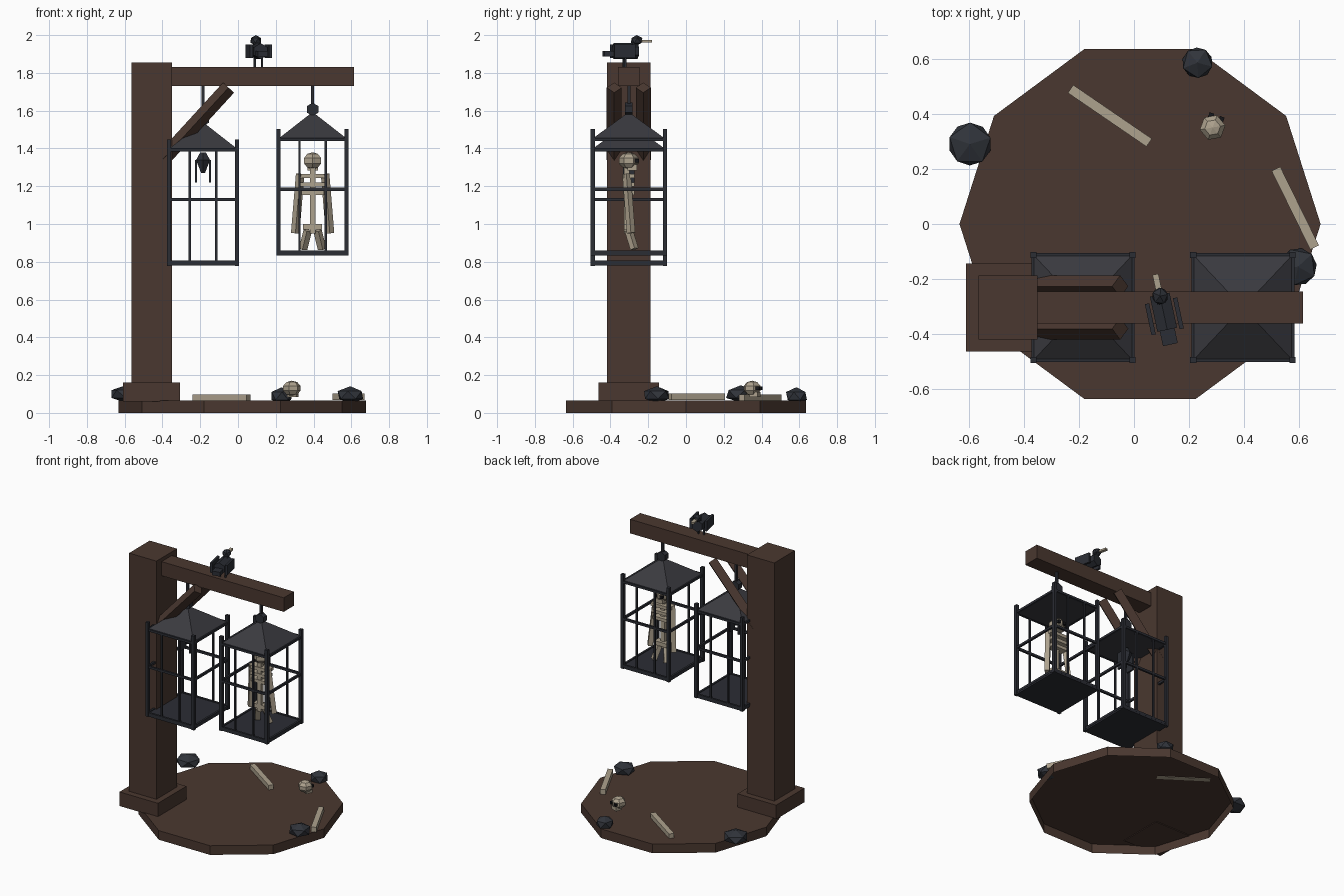
import bpy, bmesh, math
from mathutils import Vector, Matrix, Euler

cube = bpy.data.objects.get("Cube")
if cube:
    bpy.data.objects.remove(cube, do_unlink=True)


def material(name, rgb):
    m = bpy.data.materials.new(name)
    m.use_nodes = True
    col = (*rgb, 1)
    m.diffuse_color = col
    m.node_tree.nodes["Principled BSDF"].inputs["Base Color"].default_value = col
    return m


WOOD = material("dark wood", (0.068, 0.039, 0.029))
IRON = material("black iron", (0.024, 0.026, 0.034))
PLATE = material("roof iron", (0.042, 0.042, 0.050))
STONE = material("dark stone", (0.030, 0.034, 0.043))
FEATHER = material("black feather", (0.024, 0.027, 0.035))
BONE = material("old bone", (0.42, 0.36, 0.27))
SOCKET = material("socket black", (0.008, 0.008, 0.010))


def finish(name, bm, mat, matrix=Matrix()):
    me = bpy.data.meshes.new(name)
    bm.to_mesh(me)
    bm.free()
    me.materials.append(mat)
    ob = bpy.data.objects.new(name, me)
    ob.matrix_world = matrix
    bpy.context.collection.objects.link(ob)
    return ob


def place(loc, rot=(0, 0, 0)):
    return Matrix.Translation(loc) @ Euler(rot).to_matrix().to_4x4()


def box(name, loc, size, mat, rot=(0, 0, 0), parent=Matrix()):
    bm = bmesh.new()
    bmesh.ops.create_cube(bm, size=1)
    bmesh.ops.scale(bm, vec=size, verts=bm.verts)
    return finish(name, bm, mat, parent @ place(loc, rot))


def cone(name, loc, r1, r2, depth, sides, mat, scale=(1, 1, 1), rot=(0, 0, 0),
         spin=0, parent=Matrix()):
    bm = bmesh.new()
    bmesh.ops.create_cone(bm, cap_ends=True, segments=sides, radius1=r1, radius2=r2,
                          depth=depth, matrix=Matrix.Rotation(spin, 4, "Z"))
    bmesh.ops.scale(bm, vec=scale, verts=bm.verts)
    return finish(name, bm, mat, parent @ place(loc, rot))


def ball(name, loc, size, mat, rot=(0, 0, 0), parent=Matrix(), ico=True):
    bm = bmesh.new()
    if ico:
        bmesh.ops.create_icosphere(bm, subdivisions=1, radius=1)
    else:
        bmesh.ops.create_uvsphere(bm, u_segments=6, v_segments=5, radius=1)
    bmesh.ops.scale(bm, vec=size, verts=bm.verts)
    return finish(name, bm, mat, parent @ place(loc, rot))


def bar(name, a, b, w, d, mat, twist=0, parent=Matrix()):
    a, b = Vector(a), Vector(b)
    v = b - a
    turn = v.to_track_quat("Z", "Y").to_matrix().to_4x4()
    ob = box(name, (0, 0, 0), (w, d, v.length), mat)
    ob.matrix_world = (parent @ Matrix.Translation((a + b) / 2) @ turn
                       @ Matrix.Rotation(twist, 4, "Z"))
    return ob


# Ground slab, open underneath
bm = bmesh.new()
bmesh.ops.create_cone(bm, cap_ends=True, segments=10, radius1=0.655, radius2=0.655,
                      depth=0.065, matrix=Matrix.Rotation(math.radians(-90), 4, "Z"))
for v in bm.verts:
    ang = math.atan2(v.co.y, v.co.x)
    ang = round((ang) / math.radians(36)) * math.radians(36)
    v.co.x, v.co.y = 0.655 * math.cos(ang), 0.667 * math.sin(ang)
bm.normal_update()
bmesh.ops.delete(bm, geom=[f for f in bm.faces if f.normal.z < -0.5], context="FACES")
finish("ground_slab", bm, WOOD, place((0.022, 0, 0.0325)))

# Gallows frame
Y = -0.303
box("post_plinth", (-0.458, Y, 0.11), (0.304, 0.32, 0.10), WOOD)
box("post", (-0.457, Y, 0.958), (0.215, 0.232, 1.796), WOOD)
box("beam", (0.13, Y, 1.78), (0.966, 0.115, 0.10), WOOD)
for side, sy in (("front", -1), ("back", 1)):
    y = Y + sy * 0.077
    bar(side + "_brace", (-0.40, y, 1.34), (-0.05, y, 1.722), 0.056, 0.056, WOOD,
        twist=math.pi / 4)


# Hanging cages
def cage(name, x, z):
    at = Matrix.Translation((x, Y, z))
    hx, hy = 0.180, 0.191
    box(name + "_floor", (0, 0, 0.012), (0.37, 0.395, 0.022), IRON, parent=at)
    for sx in (-1, 1):
        for sy in (-1, 1):
            box(name + "_corner_post", (sx * hx, sy * hy, 0.335), (0.022, 0.022, 0.67),
                IRON, parent=at)
            box(name + "_thin_bar", (sx * 0.07, sy * hy, 0.32), (0.012, 0.012, 0.60),
                IRON, parent=at)
        for h in (0.02, 0.352, 0.615):
            box(name + "_side_rail", (sx * hx, 0, h), (0.014, 2 * hy, 0.016), IRON, parent=at)
            box(name + "_cross_rail", (0, sx * hy, h), (2 * hx, 0.014, 0.016), IRON, parent=at)
    box(name + "_roof_plate", (0, 0, 0.616), (0.35, 0.375, 0.014), PLATE, parent=at)
    cone(name + "_roof", (0, 0, 0.686), 0.252, 0.02, 0.128, 4, PLATE,
         scale=(1, 1.06, 1), spin=math.pi / 4, parent=at)
    cone(name + "_hanger_ring", (0, 0, 0.775), 0.035, 0.035, 0.04, 6, IRON,
         rot=(math.pi / 2, 0, 0), parent=at)
    box(name + "_hanger_rod", (0, 0, (1.74 - z + 0.74) / 2),
        (0.016, 0.016, 1.74 - z - 0.74), IRON, parent=at)


cage("near_cage", -0.185, 0.778)
cage("far_cage", 0.395, 0.832)


# Skulls look towards the back
def skull(name, at, s=1):
    at = at @ Matrix.Scale(s, 4)
    ball(name, (0, 0, 0), (0.055, 0.055, 0.045), BONE, parent=at, ico=False)
    box(name + "_jaw", (0, 0.018, -0.036), (0.055, 0.05, 0.03), BONE, parent=at)
    for sx in (-1, 1):
        box(name + "_eye", (sx * 0.022, 0.044, 0.0), (0.02, 0.02, 0.02), SOCKET, parent=at)


# Caged skeleton
S = Matrix.Translation((0.395, Y, 0))
skull("skeleton_skull", S @ place((0, 0, 1.335)))
bar("spine", (0, -0.01, 0.95), (0, -0.01, 1.30), 0.03, 0.03, BONE, parent=S)
for h, w in ((1.255, 0.15), (1.21, 0.135), (1.165, 0.12)):
    box("rib", (0, 0, h), (w, 0.06, 0.022), BONE, parent=S)
box("pelvis", (0, 0, 0.985), (0.10, 0.05, 0.028), BONE, parent=S)
for sx in (-1, 1):
    bar("arm", (sx * 0.066, -0.012, 1.265), (sx * 0.092, 0.012, 0.952), 0.032, 0.032, BONE, parent=S)
    bar("leg", (sx * 0.026, 0.0, 0.965), (sx * 0.05, 0.03, 0.868), 0.034, 0.03, BONE, parent=S)

# Bat hanging in the near cage
B = Matrix.Translation((-0.185, Y, 0))
cone("bat_body", (0, 0, 1.305), 0.012, 0.043, 0.07, 6, FEATHER, parent=B)
cone("bat_shoulders", (0, 0, 1.358), 0.043, 0.018, 0.04, 6, FEATHER, parent=B)
for sx in (-1, 1):
    box("bat_wing", (sx * 0.037, 0, 1.28), (0.012, 0.06, 0.12), FEATHER, parent=B)

# Crow perched on the beam
C = place((0.108, -0.325, 0), (0, 0, math.radians(12)))
cone("crow_body", (0, 0.005, 1.915), 0.042, 0.042, 0.13, 6, FEATHER,
     rot=(math.radians(-90), 0, 0), parent=C)
box("crow_tail", (0, -0.075, 1.902), (0.055, 0.08, 0.03), FEATHER, parent=C)
ball("crow_head", (0, 0.065, 1.972), (0.032, 0.034, 0.028), FEATHER, parent=C)
bar("crow_neck", (0, 0.045, 1.93), (0, 0.06, 1.96), 0.03, 0.03, FEATHER, parent=C)
box("crow_beak", (0, 0.118, 1.968), (0.022, 0.055, 0.013), BONE, parent=C)
for sx in (-1, 1):
    box("crow_wing", (sx * 0.052, -0.01, 1.915), (0.016, 0.115, 0.072), FEATHER, parent=C)
    box("crow_leg", (sx * 0.02, 0, 1.853), (0.01, 0.01, 0.05), FEATHER, parent=C)

# Rocks around the slab
for x, y, z, r, turn in ((-0.595, 0.29, 0.10, 0.087, 0.3), (0.23, 0.585, 0.09, 0.062, 1),
                         (0.595, -0.155, 0.095, 0.076, 2)):
    ball("rock", (x, y, z), (r, r, 0.046), STONE, rot=(0, 0, turn))

# Scattered bones and skull
bar("long_bone", (-0.23, 0.49, 0.08), (0.055, 0.295, 0.08), 0.035, 0.035, BONE)
bar("short_bone", (0.515, 0.2, 0.085), (0.655, -0.085, 0.085), 0.035, 0.035, BONE)
skull("ground_skull", place((0.285, 0.35, 0.13), (0, 0, math.radians(-20))), 0.9)
